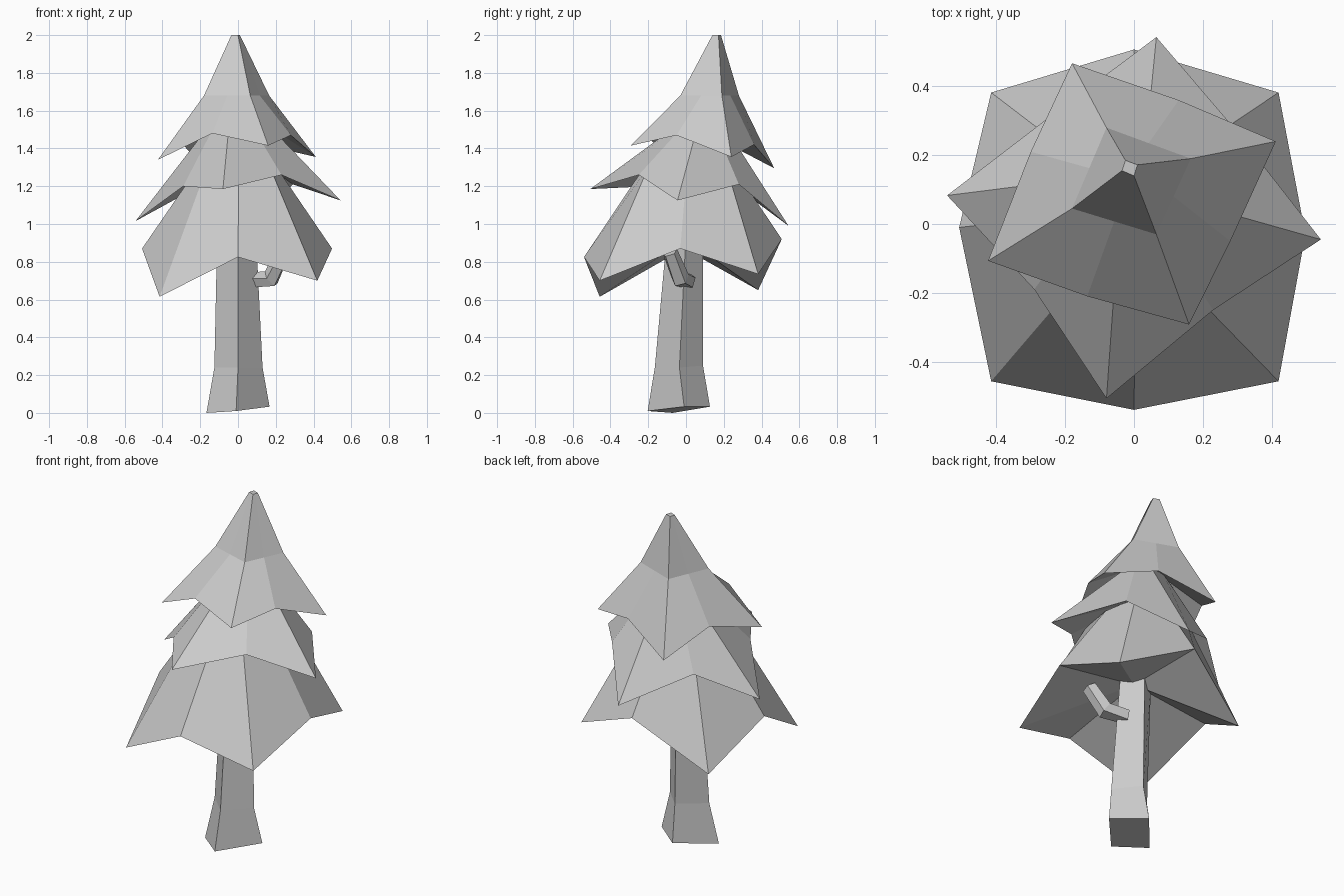
import bpy, bmesh
from math import sin, cos, tau
from mathutils import Vector

cube = bpy.data.objects.get("Cube")
if cube:
    bpy.data.objects.remove(cube, do_unlink=True)

# One plain grey for the whole tree
grey = bpy.data.materials.new("light_grey")
grey.use_nodes = True
color = (0.6, 0.6, 0.6, 1)
grey.diffuse_color = color
grey.node_tree.nodes["Principled BSDF"].inputs["Base Color"].default_value = color


def loft(name, rings, hollow=None):
    """Skin a stack of equal rings and cap the top. The bottom is flat,
    or a fan rising to the hollow point."""
    bm = bmesh.new()
    loops = [[bm.verts.new(p) for p in ring] for ring in rings]
    count = len(loops[0])
    for low, high in zip(loops, loops[1:]):
        for i in range(count):
            j = (i + 1) % count
            bm.faces.new((low[i], low[j], high[j], high[i]))
    bm.faces.new(loops[-1])
    base = loops[0]
    if hollow:
        peak = bm.verts.new(hollow)
        for i in range(count):
            bm.faces.new((base[i], base[i - 1], peak))
    else:
        bm.faces.new(base[::-1])
    bmesh.ops.recalc_face_normals(bm, faces=bm.faces[:])
    mesh = bpy.data.meshes.new(name)
    bm.to_mesh(mesh)
    bm.free()
    mesh.materials.append(grey)
    obj = bpy.data.objects.new(name, mesh)
    bpy.context.scene.collection.objects.link(obj)


def eight(corners, z, bulge=1.0):
    """Turn four corners into an eight point ring, pushing the midpoints outward."""
    pts = [Vector((x, y, z)) for x, y in corners]
    middle = sum(pts, Vector()) / len(pts)
    ring = []
    for a, b in zip(pts, pts[1:] + pts[:1]):
        ring += [a, middle + ((a + b) / 2 - middle) * bulge]
    return ring


def tube(path, radii, sides=5):
    """Rings of points around a bent path."""
    points = [Vector(p) for p in path]
    rings = []
    for i, (p, r) in enumerate(zip(points, radii)):
        along = points[min(i + 1, len(points) - 1)] - points[max(i - 1, 0)]
        side = along.cross(Vector((0, 1, 0))).normalized()
        other = along.cross(side).normalized()
        angles = [tau * k / sides for k in range(sides)]
        rings.append([p + (side * cos(a) + other * sin(a)) * r for a in angles])
    return rings


# Leaning four-sided trunk with a flared, slightly tilted foot
loft("trunk", [
    [(-.01, -.203, .01), (.167, -.01, .033), (0, .127, .033), (-.167, -.07, 0)],
    [(0, -.165, .24), (.13, -.035, .24), (.01, .09, .25), (-.125, -.04, .24)],
    [(0, -.1, .95), (.095, 0, .95), (0, .09, .95), (-.11, .01, .95)],
])

# Bent branch stub on the left side of the trunk
loft("branch", tube([(.06, .01, .7), (.175, -.03, .71), (.24, -.085, .85)],
                    [.045, .05, .042]))

# Jagged foliage skirts: drooping corners alternate with raised midpoints
loft("lower_foliage", [
    [(-.415, -.457, .615), (0, -.54, .825), (.42, -.457, .7), (.498, -.03, .87),
     (.42, .382, .735), (0, .507, .92), (-.415, .382, .65), (-.508, -.01, .87)],
    eight([(-.165, -.165), (.17, -.2), (.17, .215), (-.19, .21)], 1.3, 1.2),
], (0, 0, .92))

loft("middle_foliage", [
    [(-.08, -.507, 1.185), (.23, -.25, 1.26), (.543, -.045, 1.125), (.29, .28, 1.21),
     (.065, .543, .99), (-.26, .3, 1.17), (-.543, .083, 1.015), (-.29, -.19, 1.2)],
    eight([(-.045, -.01), (.135, .07), (.03, .185), (-.13, .135)], 1.55, 1.25),
], (0, .05, 1.42))

tip = [(0, .14), (.01, .172), (-.025, .185), (-.035, .155)]
loft("upper_foliage", [
    [(.16, -.292, 1.415), (.28, -.05, 1.47), (.412, .24, 1.355), (.13, .36, 1.42),
     (-.18, .467, 1.295), (-.3, .21, 1.43), (-.424, -.107, 1.34), (-.136, -.21, 1.48)],
    eight([(.065, -.03), (.165, .19), (-.08, .28), (-.18, .045)], 1.68),
    eight(tip, 2),
], (0, .1, 1.62))
